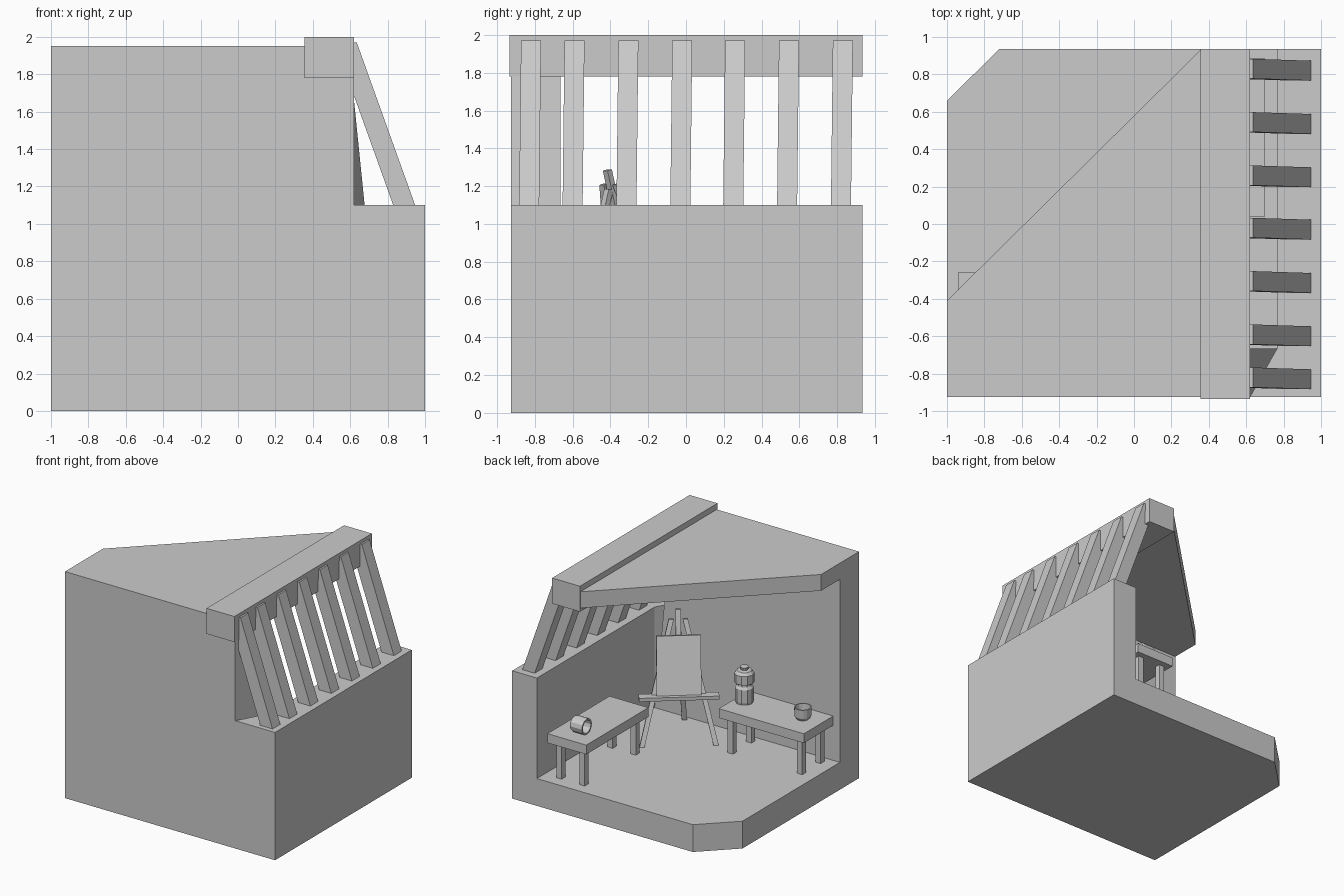
import bpy, bmesh, math
from mathutils import Vector

cube = bpy.data.objects.get("Cube")
if cube:
    bpy.data.objects.remove(cube, do_unlink=True)

grey = bpy.data.materials.new("plain grey")
grey.use_nodes = True
grey.diffuse_color = (0.6, 0.6, 0.6, 1)
bsdf = grey.node_tree.nodes["Principled BSDF"]
bsdf.inputs["Base Color"].default_value = grey.diffuse_color
bsdf.inputs["Roughness"].default_value = 0.8


def finish(name, bm):
    """Turn a bmesh into a scene object."""
    bmesh.ops.recalc_face_normals(bm, faces=bm.faces)
    mesh = bpy.data.meshes.new(name)
    bm.to_mesh(mesh)
    bm.free()
    mesh.materials.append(grey)
    obj = bpy.data.objects.new(name, mesh)
    bpy.context.collection.objects.link(obj)
    return obj


def loft(name, low, high, z0, z1):
    """Solid between two outlines with the same number of points."""
    bm = bmesh.new()
    a = [bm.verts.new((x, y, z0)) for x, y in low]
    b = [bm.verts.new((x, y, z1)) for x, y in high]
    bm.faces.new(a)
    bm.faces.new(b)
    for i in range(len(a)):
        j = (i + 1) % len(a)
        bm.faces.new((a[i], a[j], b[j], b[i]))
    return finish(name, bm)


def rect(x0, x1, y0, y1):
    return [(x0, y0), (x1, y0), (x1, y1), (x0, y1)]


def box(name, x0, x1, y0, y1, z0, z1):
    return loft(name, rect(x0, x1, y0, y1), rect(x0, x1, y0, y1), z0, z1)


def bar(name, p, q, side, width, depth):
    """Rectangular bar from p to q, its width running along side."""
    p, q = Vector(p), Vector(q)
    u = side.normalized() * width / 2
    v = (q - p).cross(side).normalized() * depth / 2
    bm = bmesh.new()
    ends = [[bm.verts.new(c + s * u + t * v) for s, t in rect(-1, 1, -1, 1)] for c in (p, q)]
    a, b = ends
    bm.faces.new(a)
    bm.faces.new(b)
    for i in range(4):
        j = (i + 1) % 4
        bm.faces.new((a[i], a[j], b[j], b[i]))
    return finish(name, bm)


def lathe(name, profile, sides, location):
    """Revolve (radius, height) points around z."""
    bm = bmesh.new()
    rings = []
    for r, z in profile:
        rings.append([bm.verts.new((r * math.cos(k * math.tau / sides),
                                    r * math.sin(k * math.tau / sides), z)) for k in range(sides)])
    for a, b in zip(rings, rings[1:]):
        for i in range(sides):
            j = (i + 1) % sides
            bm.faces.new((a[i], a[j], b[j], b[i]))
    bm.faces.new(rings[0])
    bm.faces.new(rings[-1])
    obj = finish(name, bm)
    obj.location = location
    return obj


# Room shell: floor with a cut corner, low side wall, front wall, roof
F, B = -0.925, 0.935
FLOOR = 0.235
floor = [(-1, F), (1, F), (1, B), (-0.72, B), (-1, 0.66)]
loft("floor", floor, floor, 0, FLOOR)
low_wall = [(0.62, F), (1, F), (1, B), (0.765, B), (0.765, -0.665)]
loft("low_side_wall", low_wall, low_wall, FLOOR, 1.1)
loft("front_wall", [(-1, F), (0.62, F), (0.765, -0.665), (-1, -0.665)],
     [(-1, F), (0.62, F), (0.605, -0.665), (-1, -0.665)], FLOOR, 1.81)
roof = [(-1, F), (0.6, F), (0.6, 0.93), (0.355, 0.93), (-1, -0.41)]
loft("roof", roof, roof, 1.81, 1.95)
box("roof_beam", 0.355, 0.62, -0.935, B, 1.78, 2)

# Leaning slats from the low wall to the beam
for i, y in enumerate((-0.83, -0.6, -0.315, -0.03, 0.25, 0.535, 0.82)):
    loft(f"slat_{i + 1}", rect(0.83, 0.947, y - 0.053, y + 0.053),
         rect(0.518, 0.635, y - 0.043, y + 0.063), 1.1, 1.97)


# Tables
TOP = 0.62


def table(name, x0, x1, y0, y1):
    box(name + "_top", x0, x1, y0, y1, TOP - 0.08, TOP)
    for i, x in enumerate((x0 + 0.05, x1 - 0.1)):
        for j, y in enumerate((y0 + 0.05, y1 - 0.1)):
            box(f"{name}_leg_{i}{j}", x, x + 0.05, y, y + 0.05, FLOOR, TOP - 0.08)


table("side_table", 0.33, 0.70, 0.04, 0.885)
table("front_table", -0.94, -0.13, -0.66, -0.26)

# Jar and cup on the front table, tipped mug on the side table
lathe("jar", [(0.07, 0), (0.074, 0.02), (0.074, 0.13), (0.06, 0.15), (0.06, 0.165),
              (0.08, 0.175), (0.08, 0.25), (0.06, 0.275), (0.03, 0.28), (0.035, 0.305),
              (0.02, 0.31)], 10, (-0.22, -0.48, TOP))
cup_shape = [(0.05, 0), (0.066, 0.025), (0.07, 0.1), (0.06, 0.1), (0.055, 0.03)]
lathe("cup", cup_shape, 14, (-0.77, -0.49, TOP))
mug = lathe("tipped_mug", [(0.06, 0), (0.068, 0.015), (0.068, 0.12), (0.055, 0.12), (0.052, 0.02)],
            12, (0.56, 0.72, TOP + 0.066))
mug.rotation_euler = (0, -math.pi / 2, 0)

# Easel, facing the open corner
across = Vector((0.78, 0.63, 0)).normalized()
ahead = Vector((-0.63, 0.78, 0)).normalized()
foot, peak = Vector((0.2, -0.19, FLOOR)), Vector((0.355, -0.4, 1.21))


def on_easel(s, out=0):
    return foot.lerp(peak, s) + ahead * out


for name, sign in (("left", 1), ("right", -1)):
    bar(f"easel_{name}_leg", foot + across * 0.29 * sign, peak + across * 0.055 * sign,
        across, 0.04, 0.03)
bar("easel_back_leg", (0.45, -0.62, FLOOR), on_easel(0.97, -0.02), across, 0.04, 0.03)
bar("easel_mast", on_easel(0.4), on_easel(1.077), across, 0.04, 0.03)
bar("easel_ledge", on_easel(0.4, 0.03) - across * 0.315, on_easel(0.4, 0.03) + across * 0.315,
    ahead, 0.08, 0.03)
bar("canvas", on_easel(0.415, 0.035), on_easel(0.885, 0.035), across, 0.35, 0.025)
